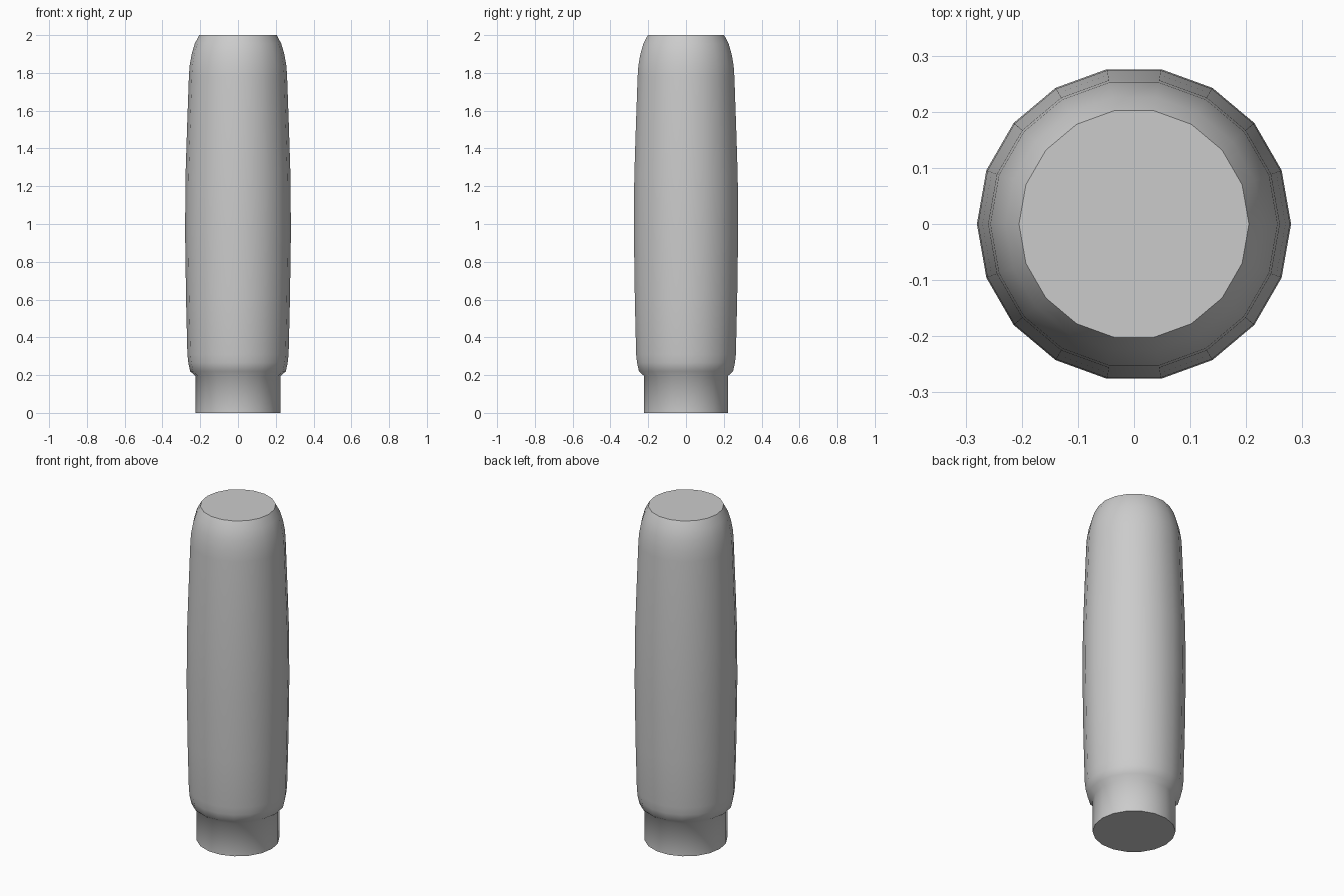
import bpy, bmesh
from math import cos, sin, pi, radians

if "Cube" in bpy.data.objects:
    bpy.data.objects.remove(bpy.data.objects["Cube"])

SIDES = 18

# Grip profile as (radius, height): neck, shoulder, bulging body, rounded top
PROFILE = [
    (0.225, 0.0), (0.225, 0.195), (0.253, 0.22), (0.263, 0.265), (0.268, 0.31),
    (0.275, 0.60), (0.28, 0.95), (0.278, 1.25), (0.270, 1.50), (0.260, 1.78),
    (0.256, 1.84), (0.245, 1.90), (0.229, 1.955), (0.205, 2.0),
]

# Lathe the profile into an 18-sided solid with flat end caps
bm = bmesh.new()
rings = [[bm.verts.new((r * cos(2 * pi * i / SIDES), r * sin(2 * pi * i / SIDES), z))
          for i in range(SIDES)] for r, z in PROFILE]
for a, b in zip(rings, rings[1:]):
    for i in range(SIDES):
        j = (i + 1) % SIDES
        bm.faces.new((a[i], a[j], b[j], b[i]))
bm.faces.new(rings[0][::-1])
bm.faces.new(rings[-1])
bmesh.ops.recalc_face_normals(bm, faces=bm.faces)

mesh = bpy.data.meshes.new("handle_grip")
bm.to_mesh(mesh)
bm.free()
grip = bpy.data.objects.new("handle_grip", mesh)
bpy.context.collection.objects.link(grip)

# Smooth sides, crisp cap edges
bpy.context.view_layer.objects.active = grip
grip.select_set(True)
bpy.ops.object.shade_smooth_by_angle(angle=radians(52))
